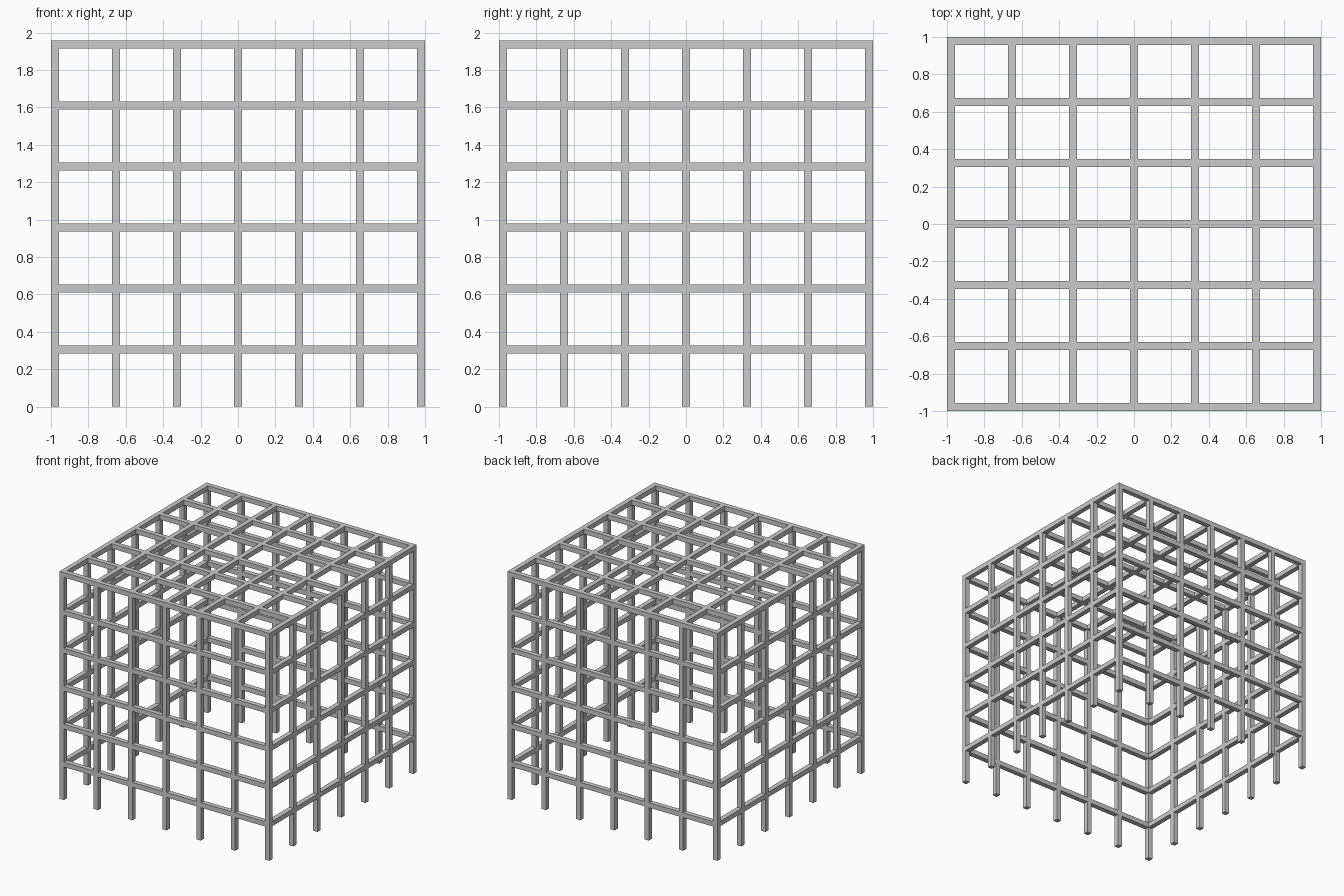
import bpy
import bmesh
from mathutils import Matrix, Vector

if "Cube" in bpy.data.objects:
    bpy.data.objects.remove(bpy.data.objects["Cube"])

W = 0.042                  # square bar thickness
N = 6                      # cells per side
C = 1 - W / 2              # centre line of the outer bars
PITCH = 2 * C / N
H = 2 - W                  # total height
POS = [-C + i * PITCH for i in range(N + 1)]
LEVELS = [H - W / 2 - i * PITCH for i in range(N)]
GAP = PITCH - W            # clear length between neighbouring bars


def box(bm, centre, size):
    m = Matrix.Translation(Vector(centre)) @ Matrix.Diagonal((*size, 1))
    bmesh.ops.create_cube(bm, size=1, matrix=m)


def finish(bm, name):
    me = bpy.data.meshes.new(name)
    bm.to_mesh(me)
    bm.free()
    ob = bpy.data.objects.new(name, me)
    bpy.context.collection.objects.link(ob)


# Upright posts around the perimeter, standing on the ground
bm = bmesh.new()
for i, x in enumerate(POS):
    for j, y in enumerate(POS):
        if i in (0, N) or j in (0, N):
            box(bm, (x, y, H / 2), (W, W, H))
finish(bm, "wall_posts")

# Horizontal rails fitted between the posts, on all four walls
bm = bmesh.new()
for z in LEVELS:
    for a in POS[:-1]:
        mid = a + PITCH / 2
        for side in (-C, C):
            box(bm, (mid, side, z), (GAP, W, W))
            box(bm, (side, mid, z), (W, GAP, W))
finish(bm, "wall_rails")

# Roof grid: long bars along x, short pieces along y between them
bm = bmesh.new()
z = H - W / 2
for p in POS[1:-1]:
    box(bm, (0, p, z), (2 * C - W, W, W))
    for a in POS[:-1]:
        box(bm, (p, a + PITCH / 2, z), (W, GAP, W))
finish(bm, "roof_grid")
